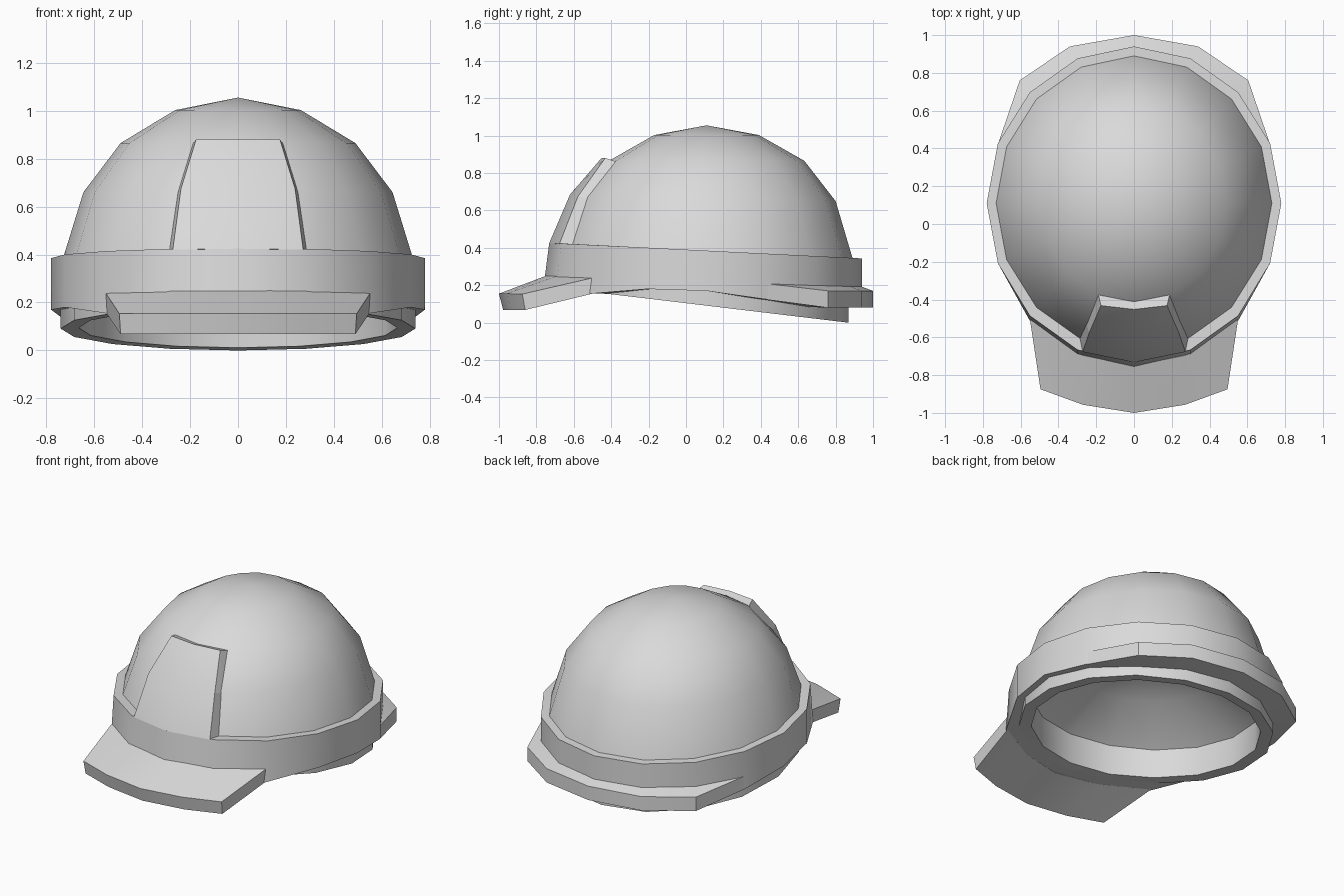
import bpy, bmesh, math

if "Cube" in bpy.data.objects:
    bpy.data.objects.remove(bpy.data.objects["Cube"])

SEG = 16          # sides of every oval ring
CY = 0.11         # y centre of the shell

shell_mat = bpy.data.materials.new("shell_grey")
shell_mat.diffuse_color = (0.7, 0.7, 0.7, 1)
shell_mat.use_nodes = True
shell_mat.node_tree.nodes["Principled BSDF"].inputs["Base Color"].default_value = shell_mat.diffuse_color


def oval(k, a, b):
    """Point k of an oval ring; k = 0 faces the front, k = 8 the back."""
    t = 2 * math.pi * k / SEG
    return a * math.sin(t), CY - b * math.cos(t)


def ring(a, b, z, slope=0.0):
    """Oval ring tilted down towards the back."""
    pts = []
    for k in range(SEG):
        x, y = oval(k, a, b)
        pts.append((x, y, z + slope * (y - CY)))
    return pts


def loft(name, rows, closed=True, wrap=False, ends=False, apex=None, angle=35):
    """Skin rows of points; wrap joins the last row to the first."""
    bm = bmesh.new()
    vs = [[bm.verts.new(p) for p in row] for row in rows]
    n, m = len(rows), len(rows[0])
    for i in range(n if wrap else n - 1):
        r, s = vs[i], vs[(i + 1) % n]
        for j in range(m if closed else m - 1):
            q = (j + 1) % m
            bm.faces.new((r[j], r[q], s[q], s[j]))
    if ends:
        bm.faces.new([r[0] for r in vs])
        bm.faces.new([r[-1] for r in vs])
    if apex:
        top = bm.verts.new(apex)
        for j in range(m):
            bm.faces.new((vs[-1][j], vs[-1][(j + 1) % m], top))
    bmesh.ops.remove_doubles(bm, verts=bm.verts, dist=0.0005)
    bmesh.ops.recalc_face_normals(bm, faces=bm.faces)
    me = bpy.data.meshes.new(name)
    bm.to_mesh(me)
    bm.free()
    ob = bpy.data.objects.new(name, me)
    bpy.context.collection.objects.link(ob)
    me.materials.append(shell_mat)
    bpy.ops.object.select_all(action='DESELECT')
    ob.select_set(True)
    bpy.context.view_layer.objects.active = ob
    bpy.ops.object.shade_smooth_by_angle(angle=math.radians(angle))
    return ob


def mirror_row(half):
    """Row given from the centre outwards, completed on the other side."""
    return [(-x, y, z) for x, y, z in reversed(half[1:])] + list(half)


# Dome
loft("dome", [ring(0.73, 0.78, 0.385, -0.05),
              ring(0.645, 0.69, 0.66, -0.015),
              ring(0.49, 0.523, 0.865),
              ring(0.262, 0.28, 1.003)], apex=(0, CY, 1.055))

# Band around the dome, with its lower edge following the brim
LOW = [0.165, 0.16, 0.155, 0.18, 0.17, 0.125, 0.10, 0.085, 0.08]
FLARE = [0.045, 0.04, 0.035, 0, 0, 0, 0, 0, 0]


def low_z(k):
    return LOW[min(k, SEG - k)]


def low_ring(a, b, flare):
    pts = []
    for k in range(SEG):
        x, y = oval(k, a, b)
        pts.append((x, y - flare * FLARE[min(k, SEG - k)], low_z(k)))
    return pts


band_top = [(x, y - 0.25 * FLARE[min(k, SEG - k)], z)
            for k, (x, y, z) in enumerate(ring(0.78, 0.83, 0.385, -0.05))]
loft("band", [ring(0.73, 0.78, 0.385, -0.05),
              band_top,
              low_ring(0.78, 0.83, 1),
              low_ring(0.73, 0.75, 0)])


# Inner liner ring hanging below the band, closed by a domed ceiling
def liner_row(a, b, lift, clamp=True):
    pts = []
    for k in range(SEG):
        x, y = oval(k, a, b)
        z = 0.091 - 0.12 * (y - CY)
        pts.append((x, y, (min(z, low_z(k)) if clamp else z) + lift))
    return pts


loft("liner", [liner_row(0.74, 0.76, 0.09), liner_row(0.74, 0.76, 0),
               liner_row(0.665, 0.69, 0.003), liner_row(0.665, 0.69, 0.19, False),
               liner_row(0.40, 0.415, 0.385, False)], apex=(0, CY, 0.62))

# Front peak
loft("peak", [
    mirror_row([(0, -0.75, 0.25), (0.275, -0.695, 0.248), (0.551, -0.505, 0.238)]),
    mirror_row([(0, -1.0, 0.155), (0.27, -0.957, 0.155), (0.495, -0.875, 0.153)]),
    mirror_row([(0, -0.978, 0.068), (0.27, -0.937, 0.068), (0.49, -0.86, 0.068)]),
    mirror_row([(0, -0.72, 0.163), (0.27, -0.66, 0.16), (0.549, -0.50, 0.155)]),
], closed=False, wrap=True, ends=True, angle=25)

# Rear brim, tapering into the band at both sides
loft("rear_brim", [
    mirror_row([(0, 0.92, 0.20), (0.29, 0.86, 0.20), (0.54, 0.69, 0.203), (0.71, 0.42, 0.21)]),
    mirror_row([(0, 1.0, 0.17), (0.34, 0.94, 0.17), (0.605, 0.76, 0.17), (0.719, 0.426, 0.209)]),
    mirror_row([(0, 1.0, 0.08), (0.34, 0.94, 0.08), (0.605, 0.76, 0.08), (0.719, 0.426, 0.124)]),
    mirror_row([(0, 0.86, 0.08), (0.27, 0.80, 0.08), (0.50, 0.64, 0.085), (0.67, 0.41, 0.124)]),
], closed=False, wrap=True, ends=True, angle=25)

# Raised front plate: outer surface, then a strip sunk into the dome
outer = [[(0, -0.732, 0.424), (0.272, -0.677, 0.421)],
         [(0, -0.62, 0.685), (0.238, -0.578, 0.675)],
         [(0, -0.452, 0.88), (0.175, -0.432, 0.88)]]
inner = [[(0, -0.40, 0.862), (0.188, -0.375, 0.862)],
         [(0, -0.56, 0.66), (0.252, -0.52, 0.66)],
         [(0, -0.66, 0.41), (0.288, -0.605, 0.41)]]
plate = loft("front_plate", [mirror_row(r) for r in outer + inner],
             closed=False, wrap=True, angle=30)

# Side walls of the plate
bm = bmesh.new()
bm.from_mesh(plate.data)
bmesh.ops.holes_fill(bm, edges=[e for e in bm.edges if e.is_boundary], sides=0)
side = [f for f in bm.faces if len(f.verts) > 4]
for f in side:
    f.smooth = False
bmesh.ops.triangulate(bm, faces=side)
bmesh.ops.recalc_face_normals(bm, faces=bm.faces)
bm.to_mesh(plate.data)
bm.free()
